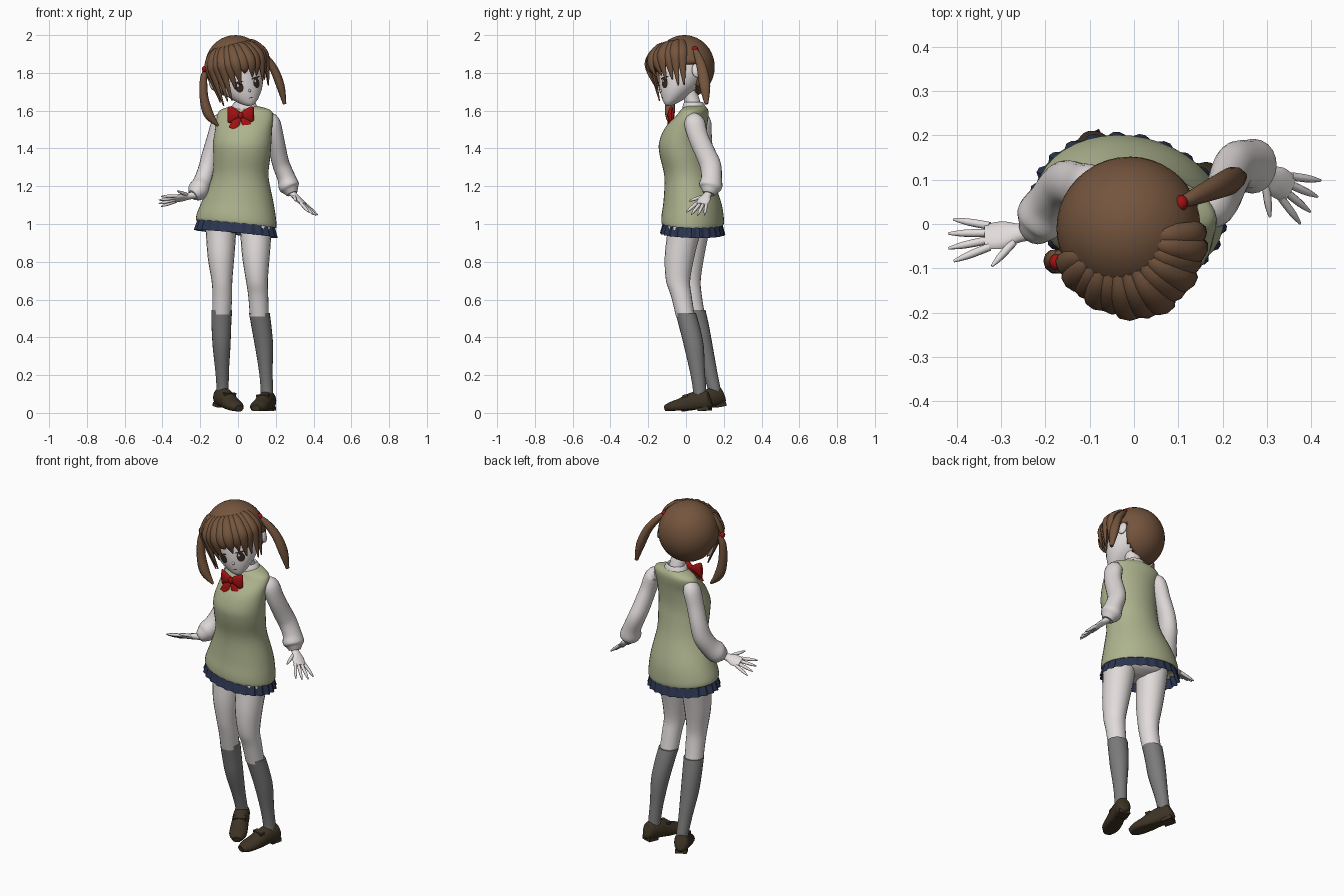
import bpy, bmesh, math
from mathutils import Vector, Matrix

if bpy.data.objects.get("Cube"):
    bpy.data.objects.remove(bpy.data.objects["Cube"], do_unlink=True)

X, Y, Z = Vector((1, 0, 0)), Vector((0, 1, 0)), Vector((0, 0, 1))


def material(name, r, g, b):
    m = bpy.data.materials.new(name)
    m.use_nodes = True
    m.diffuse_color = (r, g, b, 1)
    m.node_tree.nodes["Principled BSDF"].inputs["Base Color"].default_value = (r, g, b, 1)
    return m


SKIN = material("skin", .76, .72, .71)
SHIRT = material("white_cotton", .72, .68, .67)
VEST = material("sage_knit", .42, .45, .27)
SKIRT = material("navy_cloth", .025, .036, .08)
RED = material("red_ribbon", .36, .006, .006)
SOCK = material("grey_sock", .2, .2, .2)
SHOE = material("brown_leather", .046, .033, .018)
HAIR = material("brown_hair", .175, .09, .047)
DARK = material("dark_eye", .035, .022, .015)


def finish(name, bm, mat, mx=None):
    bmesh.ops.recalc_face_normals(bm, faces=bm.faces)
    me = bpy.data.meshes.new(name)
    bm.to_mesh(me)
    bm.free()
    me.materials.append(mat)
    me.shade_smooth()
    me.set_sharp_from_angle(angle=math.radians(45))
    ob = bpy.data.objects.new(name, me)
    bpy.context.scene.collection.objects.link(ob)
    if mx:
        ob.matrix_world = mx
    return ob


def smooth(rows, n=4):
    """Catmull-Rom through rows of (x, y, z, radius a, radius b)."""
    p = [Vector(r) for r in rows]
    out = []
    for i in range(len(p) - 1):
        a, b, c, d = p[max(i - 1, 0)], p[i], p[i + 1], p[min(i + 2, len(p) - 1)]
        for k in range(n):
            t = k / n
            out.append((b * 2 + (c - a) * t + (a * 2 - b * 5 + c * 4 - d) * t * t
                        + (b * 3 - a - c * 3 + d) * t ** 3) * .5)
    return out + [p[-1]]


def tube(name, rows, mat, sides=20, ref=X, flat=False, yaw=0, tilt=0, pleat=0,
         caps=True, mx=None, floor=None):
    """Loft ellipses along a path, either level or square to the path."""
    bm = bmesh.new()
    pts = smooth(rows)
    rings = []
    for i, p in enumerate(pts):
        c = p.xyz
        if flat:
            u = Matrix.Rotation(yaw, 3, 'Z') @ X
            v = Z.cross(u)
        else:
            t = (pts[min(i + 1, len(pts) - 1)].xyz - pts[max(i - 1, 0)].xyz).normalized()
            u = (ref - t * ref.dot(t)).normalized()
            v = t.cross(u)
        ring = []
        for j in range(sides):
            ang = 2 * math.pi * j / sides
            f = 1 + pleat * (1 if j % 4 < 2 else -1)
            q = c + (u * math.cos(ang) * p[3] + v * math.sin(ang) * p[4]) * f
            q.z -= tilt * (q.x + .4 * q.y) * min(1, max(0, (1.2 - c.z) * 5))
            if floor is not None:
                q.z = max(q.z, floor)
            ring.append(bm.verts.new(q))
        rings.append(ring)
    for r, s in zip(rings, rings[1:]):
        for j in range(sides):
            k = (j + 1) % sides
            bm.faces.new((r[j], r[k], s[k], s[j]))
    if caps:
        bm.faces.new(rings[0])
        bm.faces.new(rings[-1])
    return finish(name, bm, mat, mx)


def ball(name, loc, size, mat, mx=None):
    bm = bmesh.new()
    bmesh.ops.create_uvsphere(bm, u_segments=20, v_segments=12, radius=1,
                              matrix=Matrix.LocRotScale(loc, None, size))
    return finish(name, bm, mat, mx)


def box(name, loc, size, mat, mx=None):
    bm = bmesh.new()
    bmesh.ops.create_cube(bm, size=1, matrix=Matrix.LocRotScale(loc, None, size))
    return finish(name, bm, mat, mx)


# Torso: knitted vest, pleated skirt, hips, neck and collar
YAW = math.radians(-13)
tube("vest", [(-.01, .035, 1.015, .19, .14), (-.01, .035, 1.0, .214, .16),
              (-.008, .035, 1.04, .212, .162), (0, .033, 1.12, .19, .15),
              (.012, .012, 1.25, .151, .125), (.02, -.012, 1.36, .153, .125),
              (.022, -.018, 1.43, .156, .123), (.031, 0, 1.51, .152, .108),
              (.038, .035, 1.575, .151, .08), (.039, .045, 1.605, .132, .067),
              (.035, .05, 1.625, .068, .05)], VEST, 40, flat=True, yaw=YAW, tilt=.1)
tube("skirt", [(-.01, .035, 1.08, .185, .14), (-.01, .035, 1.0, .205, .153),
               (-.012, .035, .948, .221, .166)], SKIRT, 96, flat=True, yaw=YAW,
     tilt=.1, pleat=.022, caps=False)
tube("hips", [(0, .03, 1.1, .16, .12), (0, .025, 1.02, .165, .12),
              (0, .02, .975, .13, .1), (0, .015, .952, .05, .05)], SHIRT, flat=True, yaw=YAW)
tube("neck", [(.035, .05, 1.58, .046, .046), (.03, .03, 1.66, .042, .042),
              (.025, 0, 1.73, .045, .045)], SKIN, flat=True)
tube("collar", [(.035, .045, 1.59, .085, .066), (.035, .042, 1.62, .07, .06),
                (.034, .04, 1.645, .054, .05), (.034, .04, 1.64, .045, .042)],
     SHIRT, flat=True, yaw=YAW)

# Ribbon bow
BOW = Matrix.Translation((.015, -.078, 1.575))
ball("bow_knot", (0, -.008, 0), (.015, .014, .018), RED, BOW)
for s, side in ((-1, "right"), (1, "left")):
    tube(side + "_bow_loop", [(0, 0, 0, .014, .008), (s * .025, -.006, .004, .028, .013),
                              (s * .052, -.002, .004, .044, .013), (s * .068, .006, .004, .04, .006)],
         RED, 12, ref=Z, mx=BOW)
    tube(side + "_bow_tail", [(0, 0, 0, .012, .005), (s * .022, -.012, -.03, .021, .006),
                              (s * .04, -.02, -.072, .026, .004)], RED, 8, mx=BOW)

# Sleeves
tube("left_sleeve", [(.15, .045, 1.56, .03, .03), (.178, .045, 1.54, .054, .044),
                     (.2, .065, 1.46, .053, .042), (.215, .105, 1.37, .054, .045),
                     (.23, .13, 1.31, .056, .046), (.256, .135, 1.245, .055, .048),
                     (.27, .13, 1.2, .062, .055), (.279, .125, 1.178, .045, .042),
                     (.286, .12, 1.16, .032, .03)], SHIRT, ref=Y)
tube("right_sleeve", [(-.065, .075, 1.565, .03, .03), (-.093, .08, 1.54, .053, .044),
                      (-.122, .085, 1.45, .052, .044), (-.148, .092, 1.36, .052, .045),
                      (-.165, .083, 1.285, .055, .048), (-.188, .05, 1.22, .054, .05),
                      (-.21, .015, 1.18, .06, .055), (-.226, -.008, 1.162, .045, .042),
                      (-.238, -.018, 1.152, .03, .03)], SHIRT, ref=Y)


def hand(side, wrist, d, spread):
    """Palm, four fanned fingers and a thumb on the -spread side."""
    w, d = Vector(wrist), Vector(d).normalized()
    s = Vector(spread)
    s = (s - d * s.dot(d)).normalized()
    palm = [(-.02, .02, .02), (.02, .022, .017), (.06, .035, .015), (.1, .032, .012)]
    tube(side + "_palm", [(*(w + d * t), a, b) for t, a, b in palm], SKIN, 14, ref=s)
    fingers = [(.09, k * .018, k * 12, .1 - abs(k) * .008) for k in (-1.5, -.5, .5, 1.5)]
    for n, (t, off, ang, size) in enumerate(fingers + [(.035, -.022, -48, .075)]):
        f = d * math.cos(math.radians(ang)) + s * math.sin(math.radians(ang))
        base = w + d * t + s * off
        tube(f"{side}_finger_{n + 1}", [(*base, .0095, .0095), (*(base + f * size * .6), .0085, .0085),
                                        (*(base + f * size), .003, .003)], SKIN, 8, ref=s)


hand("left", (.284, .12, 1.165), (.13, -.08, -.125), (.12, .9, .12))
hand("right", (-.238, -.018, 1.152), (-.18, -.02, -.035), (0, .8, -.45))

# Legs and knee socks
tube("left_leg", [(.1, 0, 1.02, .09, .095), (.095, -.012, .95, .083, .088),
                  (.095, -.035, .82, .072, .078), (.1, -.042, .7, .058, .064),
                  (.107, -.025, .62, .053, .055), (.113, -.003, .51, .05, .05)], SKIN, flat=True)
tube("left_sock", [(.113, -.002, .53, .055, .054), (.125, .02, .45, .053, .055),
                   (.138, .042, .35, .048, .052), (.147, .06, .22, .036, .04),
                   (.153, .072, .12, .033, .035), (.153, .072, .05, .033, .035)], SOCK, flat=True)
tube("right_leg", [(-.09, .04, 1.02, .085, .09), (-.09, .035, .95, .08, .085),
                   (-.09, .02, .82, .07, .075), (-.085, .018, .7, .055, .06),
                   (-.083, .03, .62, .052, .054), (-.086, .05, .52, .05, .05)], SKIN, flat=True)
tube("right_sock", [(-.086, .05, .545, .055, .053), (-.088, .068, .46, .052, .054),
                    (-.087, .09, .35, .047, .052), (-.084, .125, .22, .036, .04),
                    (-.081, .15, .12, .032, .034), (-.081, .15, .07, .032, .034)], SOCK, flat=True)

# Loafers, heels lifted so that they rest on the toes
for side, x, y, turn, lift in (("left", .153, .072, -18, 3), ("right", -.081, .15, 27, 9)):
    mx = (Matrix.Translation((x, y, 0)) @ Matrix.Rotation(math.radians(turn), 4, 'Z')
          @ Matrix.Translation((0, -.17, 0)) @ Matrix.Rotation(math.radians(lift), 4, 'X')
          @ Matrix.Translation((0, .17, 0)))
    tube(side + "_shoe", [(0, .064, .055, .018, .028), (0, .05, .053, .037, .048),
                          (0, 0, .054, .044, .054), (0, -.05, .047, .045, .05),
                          (0, -.1, .035, .048, .04), (0, -.15, .03, .045, .03),
                          (0, -.188, .026, .024, .018)], SHOE, 24, mx=mx, floor=.01)
    box(side + "_shoe_heel", (0, .03, .012), (.062, .06, .022), SHOE, mx)
    box(side + "_shoe_strap", (0, -.065, .084), (.066, .028, .014), SHOE, mx)

# Head, turned and tilted in its own frame
HEAD = (Matrix.Translation((-.012, -.008, 1.832)) @ Matrix.Rotation(math.radians(18), 4, 'Z')
        @ Matrix.Rotation(math.radians(-14), 4, 'Y'))
skull = [(0, -.1, -.21, .016, .016), (0, -.086, -.192, .045, .042), (0, -.056, -.15, .087, .082),
         (0, -.03, -.1, .116, .112), (0, -.01, -.04, .132, .13), (0, 0, .05, .13, .13),
         (0, 0, .12, .08, .08)]
tube("head", skull, SKIN, 36, flat=True, mx=HEAD)
ball("nose", (0, -.141, -.13), (.007, .01, .008), SKIN, HEAD)
profile = smooth(skull, 8)


def face_y(x, z):
    for a, b in zip(profile, profile[1:]):
        if a.z <= z <= b.z:
            p = a.lerp(b, (z - a.z) / (b.z - a.z))
            return p[1] - p[4] * math.sqrt(max(0, 1 - (x / p[3]) ** 2))


def face_plate(name, x, z, w, h, lift, mat):
    """Thin oval that follows the face."""
    bm = bmesh.new()

    def vert(r, j):
        a = 2 * math.pi * j / 20
        px, pz = x + w * r * math.cos(a), z + h * r * math.sin(a)
        return bm.verts.new((px, face_y(px, pz) - lift, pz))
    rings = [[vert(r, j) for j in range(20)] for r in (.25, .6, 1)]
    bm.faces.new(rings[0])
    for r, s in zip(rings, rings[1:]):
        for j in range(20):
            bm.faces.new((r[j], s[j], s[j - 1], r[j - 1]))
    finish(name, bm, mat, HEAD)


for s, side in ((-1, "right"), (1, "left")):
    face_plate(side + "_eye_white", s * .05, -.1, .027, .031, .002, SHIRT)
    face_plate(side + "_iris", s * .049, -.1, .02, .028, .004, DARK)
    face_plate(side + "_lash", s * .051, -.072, .029, .005, .005, DARK)
    face_plate(side + "_eye_glint", s * .049 - .006, -.088, .005, .007, .006, SHIRT)
    ball(side + "_ear", (s * .143, .018, -.055), (.015, .026, .038), SKIN, HEAD)
face_plate("mouth", 0, -.168, .012, .002, .002, DARK)

# Hair cap, open around the face and ears
bm = bmesh.new()
bmesh.ops.create_uvsphere(bm, u_segments=40, v_segments=24, radius=.16,
                          matrix=Matrix.Diagonal((1.02, 1, 1.05, 1)))
for f in list(bm.faces):
    c = f.calc_center_median()
    if c.y < .04 and c.z < (.01 if c.y < -.09 else -.02):
        bm.faces.remove(f)
shell = finish("hair_cap", bm, HAIR, HEAD).modifiers.new("thickness", 'SOLIDIFY')
shell.thickness, shell.offset = .03, -1

# Fringe locks fanned around the forehead, longest on the right cheek
for n in range(13):
    az = -76 + n * 12
    a = math.radians(az)
    out, along = Vector((math.sin(a), -math.cos(a), 0)), Vector((math.cos(a), math.sin(a), 0))
    near = 1 - .15 * abs(math.sin(a)) + .03 * (n % 2)
    tip = (min(.16, .02 - .003 * az) if az < 0 else .03 + .0015 * az) + .02 * (n % 2)
    lock = [(.085, .125, .01, .008), (.14, .105, .024, .016), (.188, .05, .03, .018),
            (.192, -.005, .023, .015), (.168, -tip, .003, .003)]
    tube(f"fringe_lock_{n + 1}", [(*(out * h * near + Z * z), w, t) for h, z, w, t in lock],
         HAIR, 8, ref=along, mx=HEAD)

# Side tails and their ties
tube("left_hair_tail", [(.1, .045, 1.925, .012, .012), (.14, .063, 1.89, .018, .02),
                        (.19, .085, 1.82, .022, .028), (.225, .1, 1.73, .022, .03),
                        (.247, .108, 1.635, .009, .01)], HAIR, 10)
tube("right_hair_tail", [(-.168, -.07, 1.82, .012, .012), (-.182, -.08, 1.77, .019, .022),
                         (-.18, -.085, 1.67, .023, .027), (-.155, -.085, 1.58, .026, .026),
                         (-.105, -.08, 1.52, .006, .006)], HAIR, 10)
ball("left_hair_tie", (.106, .047, 1.925), (.016, .018, .017), RED)
ball("right_hair_tie", (-.176, -.086, 1.82), (.015, .018, .017), RED)
